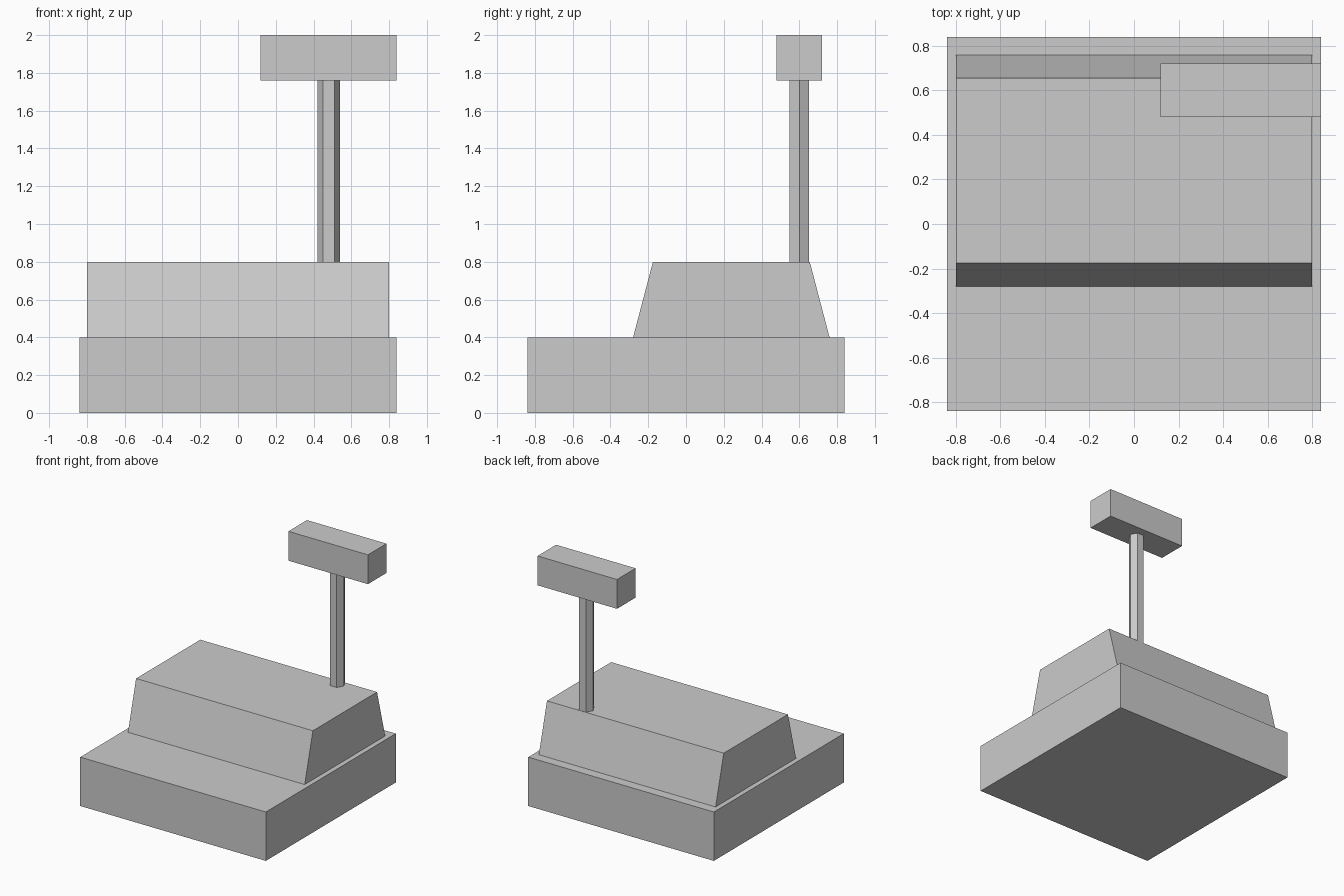
import bpy, bmesh, math
from mathutils import Vector

if "Cube" in bpy.data.objects:
    bpy.data.objects.remove(bpy.data.objects["Cube"])


def prism(name, profile, sweep):
    """Closed solid: a flat 3D outline extruded along a vector."""
    bm = bmesh.new()
    face = bm.faces.new([bm.verts.new(p) for p in profile])
    res = bmesh.ops.extrude_face_region(bm, geom=[face], use_keep_orig=True)
    verts = [v for v in res["geom"] if isinstance(v, bmesh.types.BMVert)]
    bmesh.ops.translate(bm, verts=verts, vec=Vector(sweep))
    bmesh.ops.recalc_face_normals(bm, faces=bm.faces)
    mesh = bpy.data.meshes.new(name)
    bm.to_mesh(mesh)
    bm.free()
    obj = bpy.data.objects.new(name, mesh)
    bpy.context.collection.objects.link(obj)
    return obj


def box(name, x, y, z):
    """Box from (min, max) ranges."""
    outline = [(x[0], y[0], z[0]), (x[1], y[0], z[0]),
               (x[1], y[1], z[0]), (x[0], y[1], z[0])]
    return prism(name, outline, (0, 0, z[1] - z[0]))


# Square base slab
box("base", (-0.84, 0.84), (-0.84, 0.84), (0, 0.4))

# Body with sloped front and back, swept across the width
side = [(-0.28, 0.4), (0.76, 0.4), (0.655, 0.8), (-0.175, 0.8)]
prism("body", [(-0.8, y, z) for y, z in side], (1.6, 0, 0))

# Six-sided pole, corners pointing along x
angles = [i * math.tau / 6 for i in range(6)]
prism("display_pole",
      [(0.48 + 0.06 * math.cos(a), 0.6 + 0.06 * math.sin(a), 0.8) for a in angles],
      (0, 0, 0.96))

# Display head on top of the pole
box("display_head", (0.12, 0.84), (0.48, 0.72), (1.76, 2.0))
